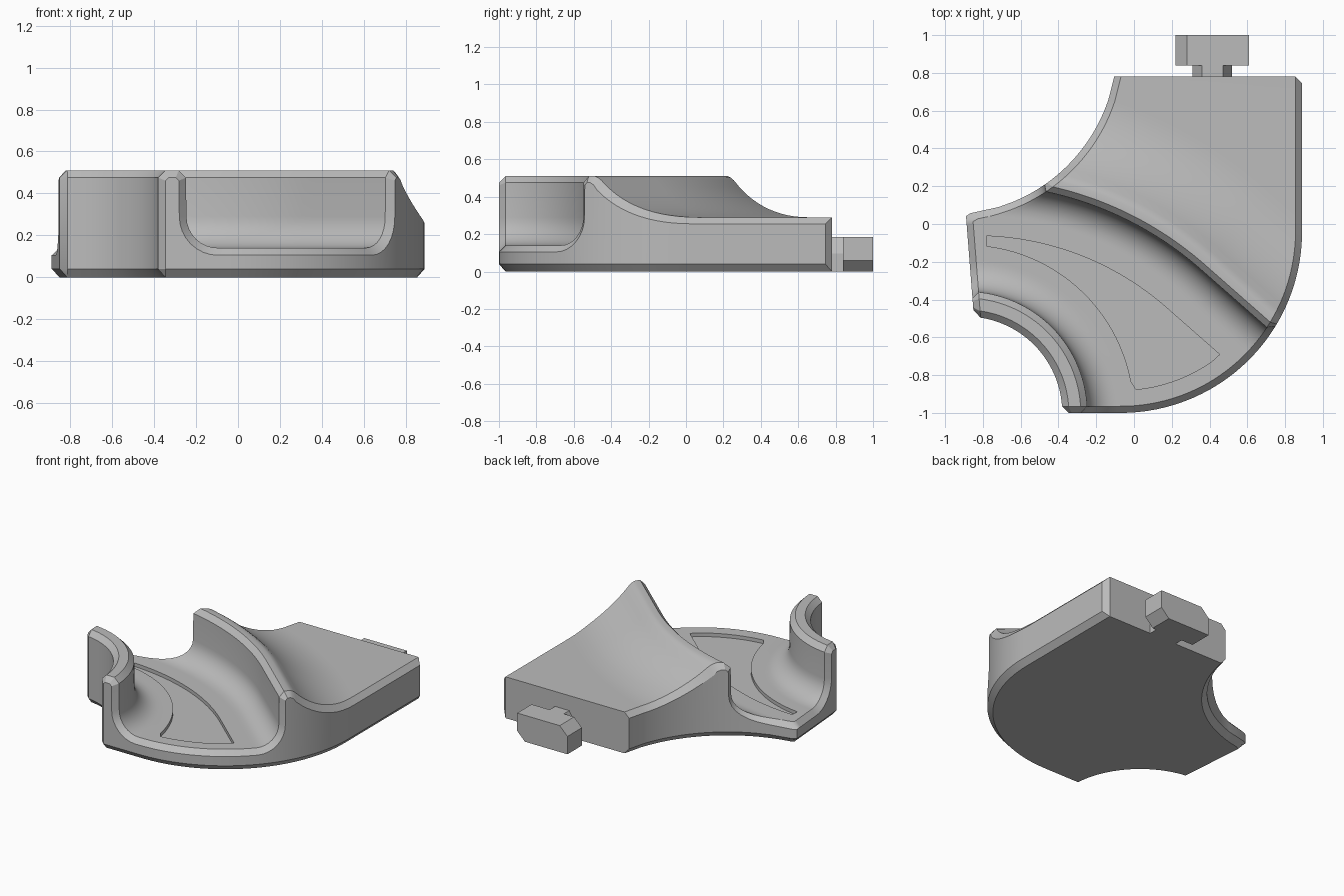
import bpy, bmesh
from math import sin, cos, hypot, sqrt, radians, atan2
from mathutils import Vector

if "Cube" in bpy.data.objects:
    bpy.data.objects.remove(bpy.data.objects["Cube"])

grey = bpy.data.materials.new("plain_grey")
grey.use_nodes = True
COLOUR = (0.5, 0.5, 0.5, 1)
grey.diffuse_color = COLOUR
grey.node_tree.nodes["Principled BSDF"].inputs["Base Color"].default_value = COLOUR

CH = 0.035             # chamfer size
LOW = 0.04             # height of the bottom chamfer
FLOOR, FILLET, TOP, DECK = 0.14, 0.15, 0.51, 0.29
BACK = 0.78
HUB = Vector((-0.89, -1.0))       # centre of the small concave arc
SCOOP = Vector((-0.98, 0.94))     # centre of the large concave arc
SWEEP = Vector((-0.07, -0.04))    # centre of the big convex arc
ROWS = 44


def polar(centre, r, angle):
    return centre + Vector((r * cos(angle), r * sin(angle)))


def ridge(s, d):
    """Ridge line: an arc running into a straight, offset sideways by d."""
    end, radius = radians(41.3), 1.8
    a = end + min(s, 0) / radius
    run = max(s, 0)
    p = Vector((0.35 - radius * (sin(end) - sin(a)) + run * cos(end),
                -0.24 + radius * (cos(a) - cos(end)) - run * sin(end)))
    return p + d * Vector((sin(a), cos(a)))


def place(spec, t):
    """Plan position along one lengthwise strand."""
    kind, a, z = spec
    inner = lambda r: polar(HUB, r, radians(105 - 120 * t))
    outer = lambda d: ridge(-1.45 + 2.6 * t, d)
    if kind == "inner":
        return inner(a)
    if kind == "ridge":
        return outer(a)
    if kind == "floor":
        return inner(0.645 + FILLET).lerp(outer(-FILLET), a)
    return Vector((-0.9 + 2.2 * t, a))


def left_gap(p):
    """Distance inside the left edge and the large concave arc."""
    edge = ((p.x + 0.89) * 0.51 + (p.y - 0.05) * 0.04) / 0.5116
    return min(edge, (p - SCOOP).length - 0.89)


def front_gap(p):
    """Distance inside the front, the convex arc and the right side."""
    return 0.96 - hypot(max(p.x - SWEEP.x, 0), max(SWEEP.y - p.y, 0))


def clip(spec, gap, t_out, inset):
    a, b = 0.5, t_out
    for _ in range(45):
        m = (a + b) / 2
        if gap(place(spec, m)) > inset:
            a = m
        else:
            b = m
    return a


def profile(o):
    """Cross-section of the upper surface, shrunk inwards by o."""
    k = 0.414 * o
    arc = [radians(90 * i / 8) for i in range(9)]
    hi, r = TOP - CH, FILLET + o
    pts = [("inner", 0.51 + o, hi - k), ("inner", 0.545 + k, TOP - o),
           ("inner", 0.608 - k, TOP - o), ("inner", 0.643 - o, hi - k)]
    pts += [("inner", 0.645 + FILLET - r * cos(a), FLOOR + FILLET - r * sin(a)) for a in arc]
    pts += [("floor", i / 18, FLOOR - o) for i in range(1, 18)]
    pts += [("ridge", -FILLET + r * sin(a), FLOOR + FILLET - r * cos(a)) for a in arc]
    pts += [("ridge", 0.002 + o, hi - k), ("ridge", CH + k, TOP - o),
            ("ridge", 0.07, TOP - o), ("ridge", 0.09, TOP - 0.008 - 1.1 * o)]
    # concave slope down to the rear deck
    bend = 0.612
    for i in range(13):
        run = 0.45 * (1 - i / 12)
        drop = sqrt(bend ** 2 - run ** 2)
        pts.append(("ridge", 0.56 - run, DECK + bend - drop - o * bend / drop))
    return pts + [("back", BACK - o, DECK - o)]


def finish(name, bm):
    bmesh.ops.recalc_face_normals(bm, faces=bm.faces[:])
    mesh = bpy.data.meshes.new(name)
    bm.to_mesh(mesh)
    bm.free()
    mesh.materials.append(grey)
    obj = bpy.data.objects.new(name, mesh)
    bpy.context.collection.objects.link(obj)
    return obj


def prism(name, ring, step):
    """Extrude a closed ring of points along a vector."""
    bm = bmesh.new()
    a = [bm.verts.new(p) for p in ring]
    b = [bm.verts.new(Vector(p) + Vector(step)) for p in ring]
    bm.faces.new(a)
    bm.faces.new(b[::-1])
    for i in range(len(a)):
        j = (i + 1) % len(a)
        bm.faces.new((a[i], a[j], b[j], b[i]))
    return finish(name, bm)


# Main body: a grid of strands with chamfered ends
bm = bmesh.new()
cache = {}


def vert(p, z):
    key = (round(p.x, 5), round(p.y, 5), round(z, 5))
    if key not in cache:
        cache[key] = bm.verts.new(key)
    return cache[key]


def face(verts):
    verts = list(dict.fromkeys(verts))
    if len(verts) > 2:
        bm.faces.new(verts)


def run_of(spec, z):
    t0, t1 = clip(spec, left_gap, 0, CH), clip(spec, front_gap, 1, CH)
    return [vert(place(spec, t0 + (t1 - t0) * i / ROWS), z) for i in range(ROWS + 1)]


def end_of(rim, foot, gap, t_out):
    """Chamfer, wall and bottom vertices where a strand leaves the body."""
    p = place(rim, clip(rim, gap, t_out, 0))
    q = place(foot, clip(foot, gap, t_out, CH))
    return [vert(q, 0), vert(p, LOW), vert(p, rim[2])]


columns = []
full, shrunk = profile(0), profile(CH)
for spec, rim in zip(full, shrunk):
    is_back = spec[0] == "back"
    foot = spec if is_back else rim
    left_rim = ("back", BACK, rim[2]) if is_back else rim
    columns.append(end_of(left_rim, foot, left_gap, 0) + run_of(spec, spec[2])
                   + end_of(rim, foot, front_gap, 1)[::-1])

# Outer wall of the small arc with its bottom chamfer
first = columns[0]
d0, c0, c1, d1 = first[0], first[1], first[-2], first[-1]
low = [d0, c0, c0] + run_of(full[0], LOW) + [c1, c1, d1]
base = [d0] * 3 + run_of(("inner", 0.51 + CH, 0), 0) + [d1] * 3
grid = [base, low] + columns
for a, b in zip(grid, grid[1:]):
    for i in range(len(a) - 1):
        face((a[i], a[i + 1], b[i + 1], b[i]))

# Back face, its bevelled corner and the underside
last = columns[-1]
face(last[:-3] + last[-1:])
face(last[-4:])
face(base + [c[-1] for c in columns] + [c[0] for c in reversed(columns)])
body = finish("track_body", bm)

# Shallow curved recess in the channel floor
ring = [ridge(-1.23 + 1.605 * i / 24, -0.27) for i in range(25)]
ring += [polar(SWEEP, 0.84, radians(-51.5 - 33 * i / 10)) for i in range(1, 11)]
ring += [polar(HUB, 0.89, radians(7.6 + 75.4 * i / 24)) for i in range(1, 25)]
cutter = prism("recess_cutter", [(p.x, p.y, FLOOR - 0.025) for p in ring], (0, 0, 0.1))
cutter.hide_render = True
cut = body.modifiers.new("recess", "BOOLEAN")
cut.operation, cut.solver, cut.object = "DIFFERENCE", "EXACT", cutter
bpy.context.view_layer.objects.active = body
bpy.ops.object.select_all(action="DESELECT")
body.select_set(True)
bpy.ops.object.modifier_apply(modifier=cut.name)
bpy.data.objects.remove(cutter)
bpy.ops.object.shade_smooth_by_angle(angle=radians(30))

# Connector at the back: a narrow stem and a wide head
stem = [(0.31, 0), (0.52, 0), (0.52, 0.095), (0.47, 0.185), (0.36, 0.185), (0.31, 0.095)]
head = [(0.22, 0), (0.55, 0), (0.61, 0.06), (0.61, 0.185), (0.28, 0.185), (0.22, 0.125)]
prism("connector_stem", [(x, BACK - 0.01, z) for x, z in stem], (0, 0.07, 0))
prism("connector_head", [(x, 0.84, z) for x, z in head], (0, 0.16, 0))
